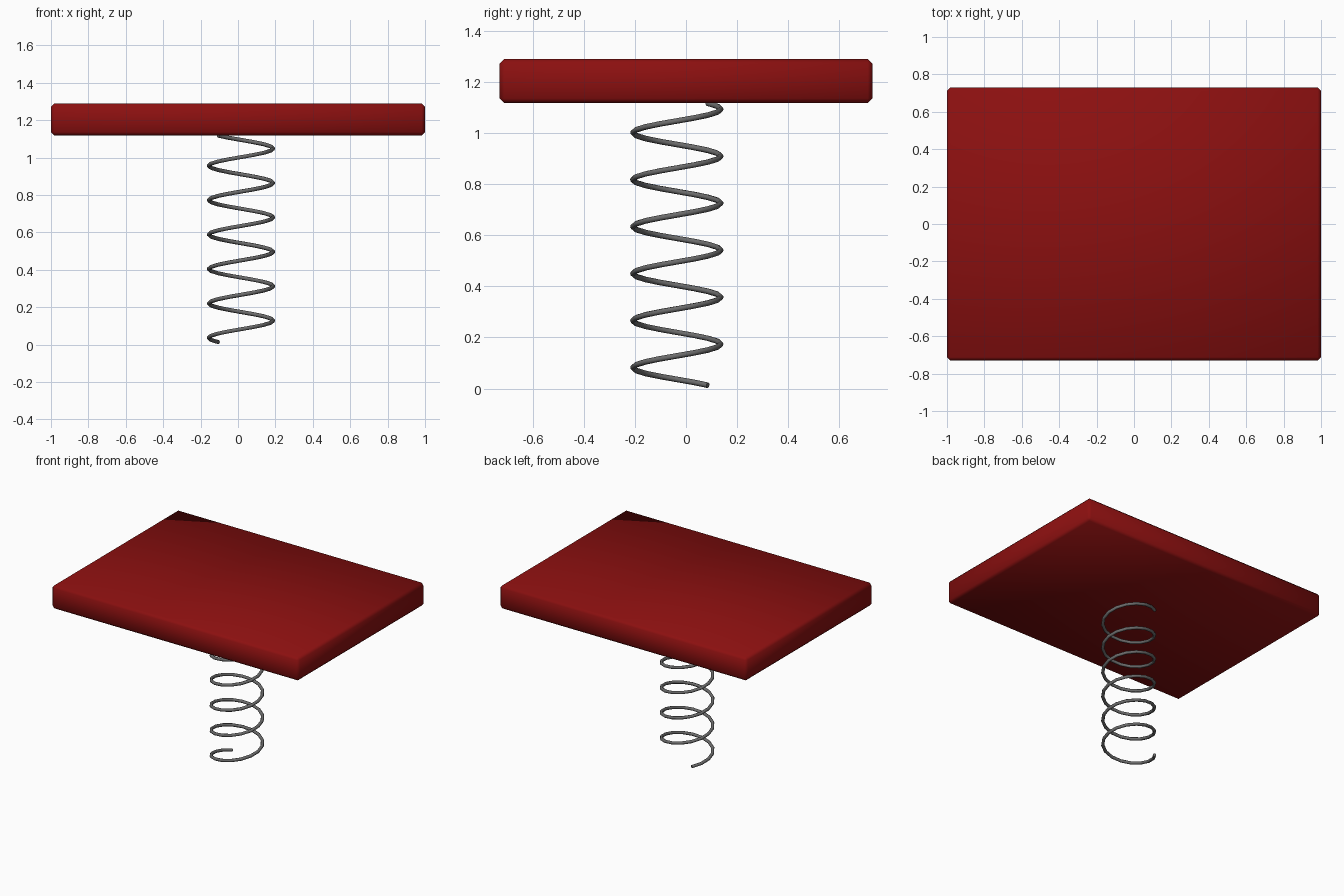
import bpy, math

if "Cube" in bpy.data.objects:
    bpy.data.objects.remove(bpy.data.objects["Cube"])


def material(name, rgb):
    m = bpy.data.materials.new(name)
    m.diffuse_color = (*rgb, 1.0)
    m.use_nodes = True
    m.node_tree.nodes["Principled BSDF"].inputs["Base Color"].default_value = m.diffuse_color
    return m


red = material("dark red", (0.26, 0.005, 0.005))
grey = material("spring grey", (0.15, 0.15, 0.15))

# Bouncing slab with chamfered edges
bpy.ops.mesh.primitive_cube_add(size=1, location=(0, 0, 1.204))
slab = bpy.context.object
slab.name = "top_slab"
slab.scale = (2.0, 1.46, 0.172)
bpy.ops.object.transform_apply(location=False, rotation=False, scale=True)
slab.data.materials.append(red)
bevel = slab.modifiers.new("chamfer", "BEVEL")
bevel.width = 0.018
bevel.segments = 1
bpy.ops.object.shade_smooth()

# Coil spring: six turns of round wire, 16 steps per turn
CX, CY, R, WIRE = 0.016, -0.036, 0.172, 0.011
TURNS, STEPS, PITCH, Z0 = 6, 16, 0.184, 0.013
curve = bpy.data.curves.new("coil_spring", "CURVE")
curve.dimensions = "3D"
curve.bevel_depth = WIRE
curve.bevel_resolution = 2
curve.use_fill_caps = True
path = curve.splines.new("POLY")
path.points.add(TURNS * STEPS)
for i, p in enumerate(path.points):
    t = i / STEPS
    a = math.radians(135) + 2 * math.pi * t
    p.co = (CX + R * math.cos(a), CY + R * math.sin(a), Z0 + PITCH * t, 1)
path.use_smooth = True
curve.materials.append(grey)
spring = bpy.data.objects.new("coil_spring", curve)
bpy.context.collection.objects.link(spring)

# Turn the wire into a mesh
bpy.ops.object.select_all(action="DESELECT")
spring.select_set(True)
bpy.context.view_layer.objects.active = spring
bpy.ops.object.convert(target="MESH")
